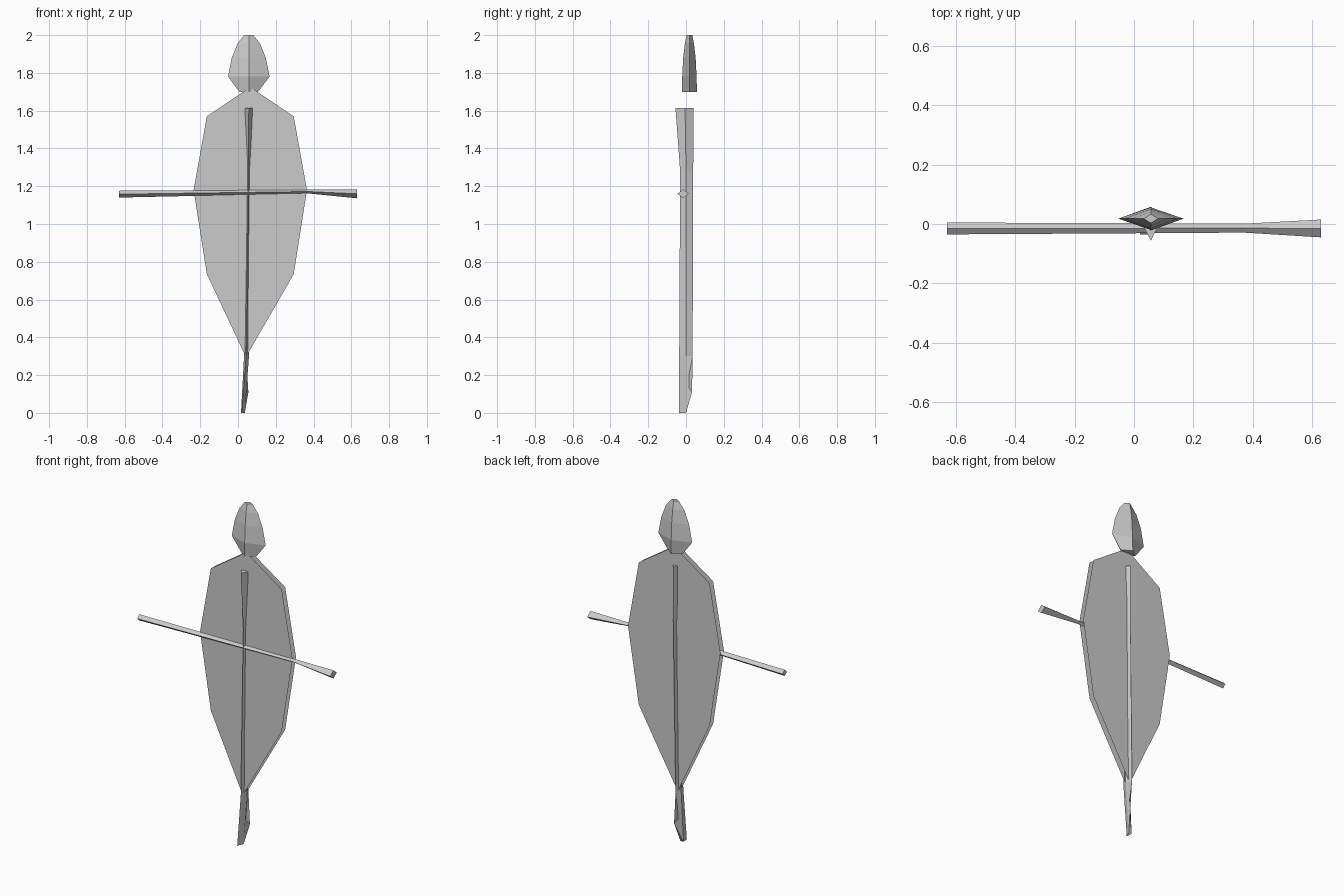
import bpy
import bmesh

if "Cube" in bpy.data.objects:
    bpy.data.objects.remove(bpy.data.objects["Cube"], do_unlink=True)

grey = bpy.data.materials.new("plain_grey")
grey.use_nodes = True
tone = (0.6, 0.6, 0.6, 1)
grey.diffuse_color = tone
grey.node_tree.nodes["Principled BSDF"].inputs["Base Color"].default_value = tone


def finish(name, bm, solid=True):
    """Turn a bmesh into a flat shaded object."""
    if solid:
        bmesh.ops.recalc_face_normals(bm, faces=bm.faces)
    mesh = bpy.data.meshes.new(name)
    bm.to_mesh(mesh)
    bm.free()
    mesh.materials.append(grey)
    bpy.context.collection.objects.link(bpy.data.objects.new(name, mesh))


def loft(name, sections):
    """Bridge four-cornered sections into a closed solid."""
    bm = bmesh.new()
    rings = [[bm.verts.new(p) for p in s] for s in sections]
    for a, b in zip(rings, rings[1:]):
        for i in range(4):
            j = (i + 1) % 4
            bm.faces.new((a[i], a[j], b[j], b[i]))
    bm.faces.new(rings[0])
    bm.faces.new(rings[-1])
    finish(name, bm)


def upright(z, left, right, front, back, mid_x, mid_y):
    """Horizontal diamond section."""
    return [(left, mid_y, z), (mid_x, front, z), (right, mid_y, z), (mid_x, back, z)]


# Head: faceted diamond-section block
CX, CY = 0.057, 0.018
loft("head", [upright(z, CX - w, CX + w, CY - d, CY + d, CX, CY) for z, w, d in (
    (1.70, 0.05, 0.04), (1.78, 0.11, 0.038), (1.88, 0.09, 0.033),
    (1.955, 0.06, 0.024), (2.0, 0.024, 0.015))])

# Upright stick: flared at the top, skewed and cut at a slant at the foot
foot = [(0.016, 0, 0), (0.02, -0.036, 0), (0.036, 0, 0), (0.055, 0.032, 0.11)]
loft("upright_stick", [
    foot,
    upright(0.3, 0.032, 0.058, -0.036, 0.035, 0.043, 0),
    upright(1.28, 0.045, 0.066, -0.031, 0.038, 0.056, 0),
    upright(1.615, 0.03, 0.083, -0.056, 0.041, 0.057, -0.005)])

# Crossing stick: diamond section, flared at its left end
loft("crossing_stick", [
    [(x, y - h, z), (x, y, z - v), (x, y + h, z), (x, y, z + v)]
    for x, y, z, h, v in ((-0.63, -0.015, 1.158, 0.02, 0.018),
                          (0.37, -0.014, 1.172, 0.015, 0.01),
                          (0.63, -0.015, 1.16, 0.03, 0.024))])

# Body: two thin parallel sheets sharing one mirrored outline
half = [(0.23, 1.57), (0.3, 1.18), (0.23, 0.735)]
outline = ([(0.065, 1.725)] + [(0.065 + w, z) for w, z in half] + [(0.042, 0.295)]
           + [(0.065 - w, z) for w, z in reversed(half)])
for name, y in (("front_sheet", -0.016), ("back_sheet", 0.016)):
    bm = bmesh.new()
    face = bm.faces.new([bm.verts.new((x, y, z)) for x, z in outline])
    face.normal_update()
    if face.normal.y * y < 0:
        face.normal_flip()
    finish(name, bm, solid=False)
